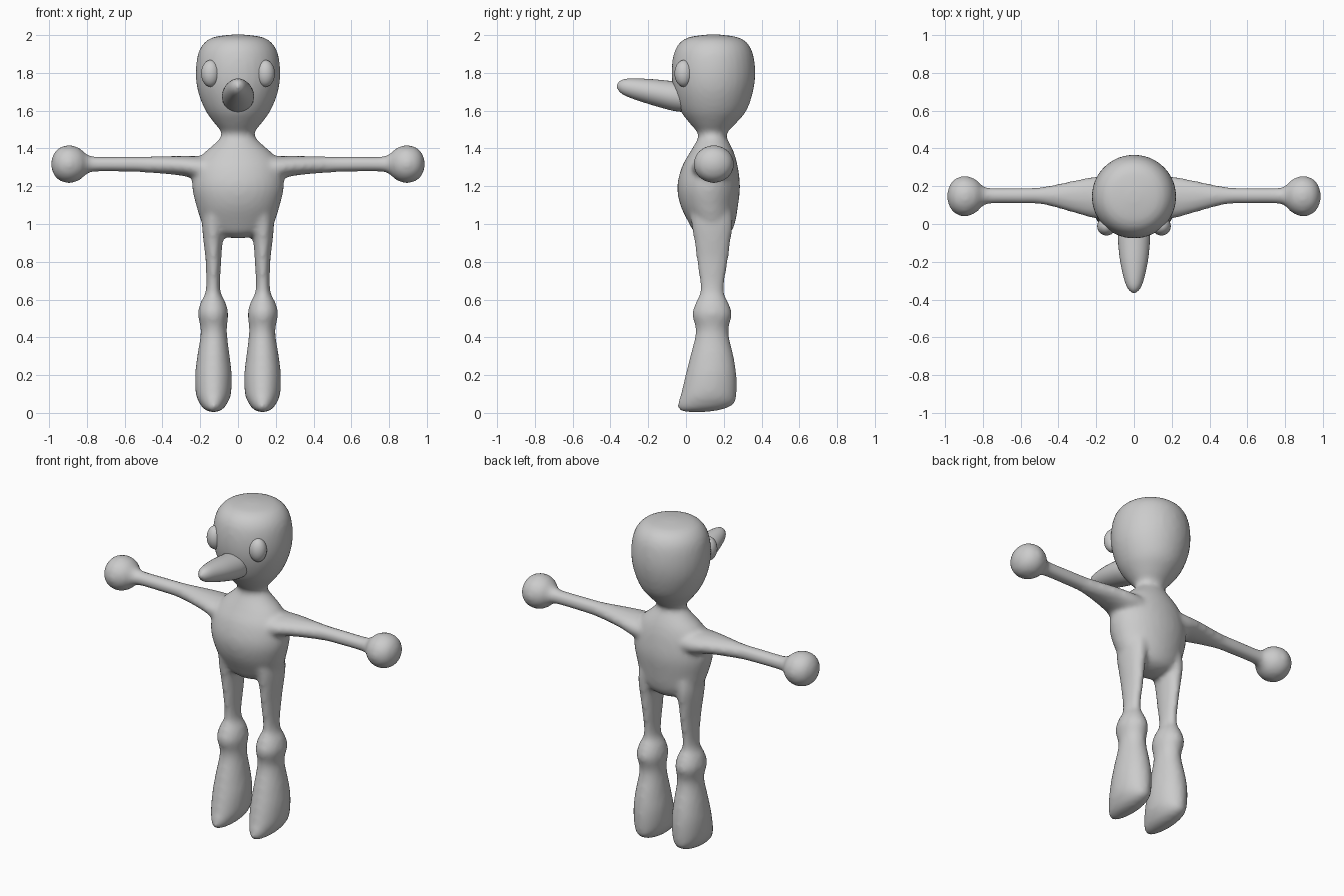
import bpy, bmesh, math
from mathutils import Vector

grey = bpy.data.materials.new("plain grey")
grey.diffuse_color = (0.6, 0.6, 0.6, 1)


def spline(rows, steps=4):
    """Smoothly resample rows of section values."""
    pts = [Vector(r) for r in rows]
    pts = [pts[0]] + pts + [pts[-1]]
    out = []
    for a, b, c, d in zip(pts, pts[1:], pts[2:], pts[3:]):
        for i in range(steps):
            t = i / steps
            out.append(0.5 * (2 * b + (c - a) * t + (2 * a - 5 * b + 4 * c - d) * t * t
                              + (3 * b - a - 3 * c + d) * t ** 3))
    return out + [pts[-1]]


def loft(bm, axis, rows, flip=1, n=32):
    """Oval sections along an axis; row = position, two centres, two half sizes."""
    rings = []
    for p, c1, c2, h1, h2 in spline(rows):
        ring = []
        for i in range(n):
            a = 2 * math.pi * i / n
            u, v = c1 + h1 * math.cos(a), c2 + h2 * math.sin(a)
            x, y, z = {"x": (p, u, v), "y": (u, p, v), "z": (u, v, p)}[axis]
            ring.append(bm.verts.new((x * flip, y, z)))
        rings.append(ring)
    faces = [bm.faces.new(rings[0]), bm.faces.new(rings[-1])]
    for r, s in zip(rings, rings[1:]):
        for i in range(n):
            j = (i + 1) % n
            faces.append(bm.faces.new((r[i], r[j], s[j], s[i])))
    bmesh.ops.recalc_face_normals(bm, faces=faces)


def finish(bm, name):
    mesh = bpy.data.meshes.new(name)
    bm.to_mesh(mesh)
    bm.free()
    mesh.materials.append(grey)
    mesh.shade_smooth()
    ob = bpy.data.objects.new(name, mesh)
    bpy.context.collection.objects.link(ob)
    return ob


# Body: head, neck and torso in one column
body = bmesh.new()
loft(body, "z", [
    (0.925, 0, .14, .03, .04), (0.95, 0, .14, .13, .09), (1.0, 0, .138, .187, .12),
    (1.1, 0, .123, .222, .153), (1.2, 0, .12, .243, .166), (1.3, 0, .126, .23, .149),
    (1.37, 0, .136, .185, .121), (1.42, 0, .14, .13, .095), (1.46, 0, .14, .092, .075),
    (1.49, 0, .14, .09, .083), (1.53, 0, .142, .122, .12), (1.6, 0, .145, .172, .175),
    (1.7, 0, .145, .212, .21), (1.8, 0, .145, .224, .222), (1.9, 0, .145, .212, .21),
    (1.96, 0, .145, .178, .178), (1.99, 0, .145, .125, .125), (2.003, 0, .145, .03, .03)])

# Legs and arms, mirrored
for side in (-1, 1):
    loft(body, "z", [
        (.004, .13, .05, .015, .06), (.02, .13, .08, .05, .12), (.05, .13, .107, .073, .15),
        (.1, .13, .12, .093, .147), (.2, .13, .132, .097, .135), (.3, .13, .137, .086, .115),
        (.43, .128, .138, .069, .086), (.52, .132, .138, .08, .105), (.58, .132, .138, .068, .088),
        (.65, .132, .138, .038, .062), (.8, .13, .14, .041, .082), (.9, .132, .14, .05, .095),
        (1.0, .13, .138, .061, .11), (1.1, .12, .13, .07, .11)], side)
    loft(body, "x", [
        (.1, .14, 1.29, .11, .07), (.2, .14, 1.295, .112, .064), (.3, .144, 1.308, .09, .052),
        (.48, .15, 1.315, .047, .043), (.6, .15, 1.317, .042, .041), (.76, .15, 1.317, .042, .041),
        (.8, .148, 1.317, .053, .052), (.835, .148, 1.317, .087, .082),
        (.87, .147, 1.317, .103, .097), (.9, .147, 1.317, .108, .1), (.94, .147, 1.317, .096, .09),
        (.97, .147, 1.317, .068, .064), (.989, .147, 1.317, .02, .02)], side)
ob = finish(body, "body")

# Fuse the limbs into one skin and soften the joins
remesh = ob.modifiers.new("fuse", "REMESH")
remesh.mode = "VOXEL"
remesh.voxel_size = 0.014
remesh.use_smooth_shade = True
soft = ob.modifiers.new("soften", "SMOOTH")
soft.factor = 0.5
soft.iterations = 7

# Beak
bm = bmesh.new()
loft(bm, "y", [
    (.04, 0, 1.66, .08, .07), (-.04, 0, 1.673, .085, .078), (-.1, 0, 1.683, .084, .076),
    (-.2, 0, 1.702, .073, .066), (-.3, 0, 1.72, .05, .05), (-.345, 0, 1.727, .03, .033),
    (-.366, 0, 1.729, .006, .008)])
finish(bm, "beak")

# Eyes
for side, name in ((-1, "right_eye"), (1, "left_eye")):
    bm = bmesh.new()
    bmesh.ops.create_uvsphere(bm, u_segments=24, v_segments=16, radius=1)
    for v in bm.verts:
        v.co = (side * .145 + v.co.x * .05, -.012 + v.co.y * .049, 1.797 + v.co.z * .071)
    finish(bm, name)
